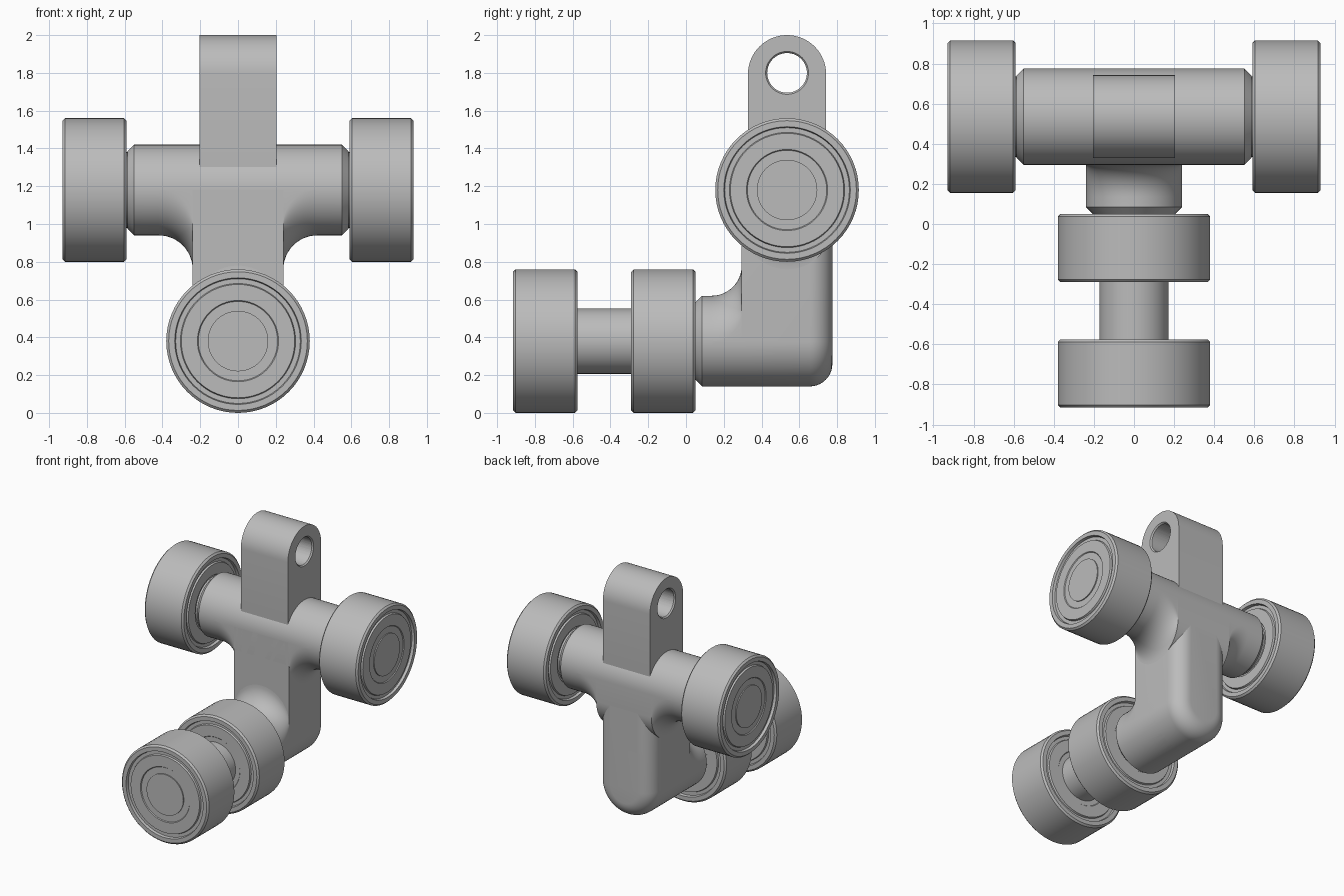
import bpy, bmesh
from math import sin, cos, pi, sqrt
from mathutils import Vector

cube = bpy.data.objects.get("Cube")
if cube:
    bpy.data.objects.remove(cube)

grey = bpy.data.materials.new("plain grey")
grey.use_nodes = True
GREY = (0.5, 0.5, 0.5, 1)
grey.diffuse_color = GREY
grey.node_tree.nodes["Principled BSDF"].inputs["Base Color"].default_value = GREY

SEGMENTS = 64


def loft(name, stations, axis, centre, side=1, cap=9):
    """Skin round sections (position, radius, stretch); stretch pulls one half up or down."""
    bm = bmesh.new()
    half = SEGMENTS // 2
    rings = []
    for pos, r, stretch in stations:
        ring = []
        for start, lift in ((0, stretch), (pi, 0)):
            for i in range(half + 1):
                a = start + pi * i / half
                u, v = r * cos(a), side * min(r * sin(a) + lift, cap)
                co = Vector((pos, u, v) if axis == "x" else (u, pos, v))
                ring.append(bm.verts.new(co + Vector(centre)))
        rings.append(ring)
    count = len(rings[0])
    for lower, upper in zip(rings, rings[1:]):
        for i in range(count):
            j = (i + 1) % count
            bm.faces.new((lower[i], lower[j], upper[j], upper[i]))
    bm.faces.new(rings[0])
    bm.faces.new(rings[-1])
    bmesh.ops.remove_doubles(bm, verts=bm.verts, dist=1e-5)
    bmesh.ops.recalc_face_normals(bm, faces=bm.faces)
    mesh = bpy.data.meshes.new(name)
    bm.to_mesh(mesh)
    bm.free()
    mesh.materials.append(grey)
    obj = bpy.data.objects.new(name, mesh)
    bpy.context.collection.objects.link(obj)
    return obj


def smooth(obj):
    bpy.ops.object.select_all(action="DESELECT")
    obj.select_set(True)
    bpy.context.view_layer.objects.active = obj
    bpy.ops.object.shade_smooth_by_angle(angle=0.5)


def symmetric(half):
    """Mirror stations listed from the outer end towards the middle."""
    return [(-p, r, s) for p, r, s in half] + half[::-1]


def fillet(start, radius, r, steps=12):
    """Stations of a concave blend that begins flat and ends upright."""
    out = []
    for i in range(steps + 1):
        a = pi / 2 * i / steps
        out.append((start + radius * sin(a), r, radius * (1 - cos(a))))
    return out


R = 0.24
BAR_Y, BAR_Z, ARM_Z = 0.535, 1.18, 0.38
bar_centre = (0, BAR_Y, BAR_Z)
arm_centre = (0, 0, ARM_Z)

# Cross bar with blends down into the stem
blend = [(-p, r, s) for p, r, s in fillet(-0.42, 0.18, R)]
smooth(loft("cross_bar", symmetric([(0.585, 0.205, 0), (0.55, R, 0)] + blend),
            "x", bar_centre, side=-1))

# Stem: round bottom, flat front, rounded back edge
back = [(0.655 + 0.12 * sin(a), R - 0.12 * (1 - cos(a)), 0.8)
        for a in (pi / 2 * i / 10 for i in range(11))]
smooth(loft("stem", [(0.295, R, 0.8)] + back, "y", arm_centre, cap=0.8))

# Forward arm with the elbow blend
smooth(loft("forward_arm", [(0.05, 0.205, 0), (0.085, R, 0)]
            + fillet(0.135, 0.16, R) + [(0.5, R, 0.16)], "y", arm_centre))

# Axles
smooth(loft("cross_axle", symmetric([(0.7, 0.2, 0)]), "x", bar_centre))
smooth(loft("front_axle", [(-0.7, 0.173, 0), (0.1, 0.173, 0)], "y", arm_centre))

# Wheels with shallow grooves on both faces
wheel = symmetric([(p, r, 0) for p, r in (
    (0.165, 0.16), (0.157, 0.16), (0.157, 0.21), (0.163, 0.215), (0.163, 0.30),
    (0.15, 0.305), (0.15, 0.33), (0.17, 0.335), (0.17, 0.367), (0.157, 0.38))])
for name, axis, centre in (
        ("left_wheel", "x", (0.76, BAR_Y, BAR_Z)),
        ("right_wheel", "x", (-0.76, BAR_Y, BAR_Z)),
        ("front_wheel", "y", (0, -0.745, ARM_Z)),
        ("inner_wheel", "y", (0, -0.12, ARM_Z))):
    smooth(loft(name, wheel, axis, centre))

# Upright lug with a rounded top and a chamfered hole
lug_r, lug_z = 0.207, 1.793
lug = loft("lug", symmetric([(0.205, lug_r, 0.5)]), "x", (0, BAR_Y, lug_z), side=-1)
cutter = loft("lug_hole_cutter", symmetric([(0.23, 0.135, 0), (0.195, 0.105, 0)]),
              "x", (0, BAR_Y, 1.8))
cut = lug.modifiers.new("hole", "BOOLEAN")
cut.operation = "DIFFERENCE"
cut.solver = "EXACT"
cut.object = cutter
smooth(lug)
bpy.ops.object.modifier_apply(modifier=cut.name)
bpy.data.objects.remove(cutter)
smooth(lug)
